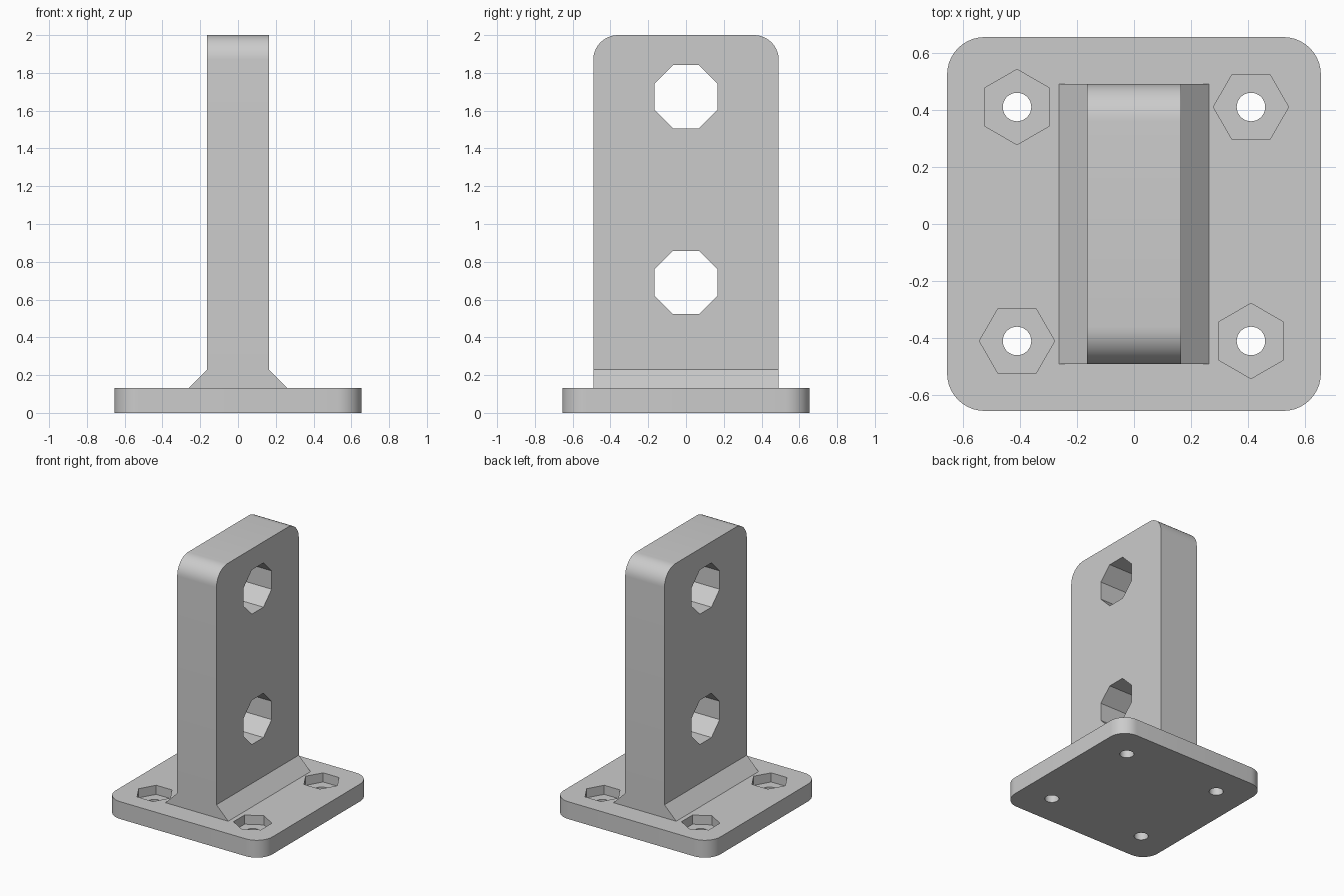
import bpy, bmesh
from math import cos, sin, pi, radians
from mathutils import Matrix, Vector

cube = bpy.data.objects.get("Cube")
if cube:
    bpy.data.objects.remove(cube, do_unlink=True)

BASE_HALF, BASE_TOP = 0.655, 0.131
COLUMN_X, COLUMN_Y, COLUMN_TOP = 0.164, 0.491, 2.0
FLARE = 0.098
CORNER = 0.131
SCREW = 0.41

grey = bpy.data.materials.new("light_grey")
grey.use_nodes = True
grey.diffuse_color = (0.6, 0.6, 0.6, 1)
grey.node_tree.nodes["Principled BSDF"].inputs["Base Color"].default_value = (0.6, 0.6, 0.6, 1)


def prism(name, outline, low, high, matrix=Matrix(), rounded=None):
    """Extrude a 2D outline along local z; round the edges chosen by a rule."""
    bm = bmesh.new()
    face = bm.faces.new([bm.verts.new((u, v, low)) for u, v in outline])
    top = bmesh.ops.extrude_face_region(bm, geom=[face])["geom"]
    bmesh.ops.translate(bm, vec=(0, 0, high - low),
                        verts=[g for g in top if isinstance(g, bmesh.types.BMVert)])
    bmesh.ops.transform(bm, matrix=matrix, verts=bm.verts)
    bmesh.ops.recalc_face_normals(bm, faces=bm.faces)
    if rounded:
        bmesh.ops.bevel(bm, geom=[e for e in bm.edges if rounded(e)], offset=CORNER,
                        offset_type='OFFSET', segments=10, profile=0.5, affect='EDGES')
    mesh = bpy.data.meshes.new(name)
    bm.to_mesh(mesh)
    bm.free()
    mesh.materials.append(grey)
    obj = bpy.data.objects.new(name, mesh)
    bpy.context.collection.objects.link(obj)
    return obj


def polygon(sides, radius, turn=0.0):
    return [(radius * cos(turn + 2 * pi * i / sides), radius * sin(turn + 2 * pi * i / sides))
            for i in range(sides)]


def cut(obj, cutters):
    """Subtract the cutters, keep the result and remove the cutters."""
    for cutter in cutters:
        cutter.hide_render = True
        mod = obj.modifiers.new("cut", 'BOOLEAN')
        mod.operation, mod.solver, mod.object = 'DIFFERENCE', 'EXACT', cutter
    graph = bpy.context.evaluated_depsgraph_get()
    mesh = bpy.data.meshes.new_from_object(obj.evaluated_get(graph))
    obj.modifiers.clear()
    obj.data = mesh
    for cutter in cutters:
        bpy.data.objects.remove(cutter, do_unlink=True)


# Base plate with rounded corners
b = BASE_HALF
base = prism("base_plate", [(-b, -b), (b, -b), (b, b), (-b, b)], 0, BASE_TOP,
             rounded=lambda e: abs(e.verts[0].co.z - e.verts[1].co.z) > 0.01)

# Screw holes with hexagonal nut pockets, alternately turned
cutters = []
for sx in (-1, 1):
    for sy in (-1, 1):
        place = Matrix.Translation((sx * SCREW, sy * SCREW, 0))
        turn = 0 if sx == sy else radians(30)
        cutters.append(prism("pocket_cutter", polygon(6, 0.132, turn), 0.062, 0.3, place))
        cutters.append(prism("screw_cutter", polygon(32, 0.05), -0.1, 0.3, place))
cut(base, cutters)

# Upright column with flared foot and rounded top ends
half = [(COLUMN_X + FLARE, BASE_TOP), (COLUMN_X, BASE_TOP + FLARE), (COLUMN_X, COLUMN_TOP)]
outline = half + [(-x, z) for x, z in reversed(half)]
stand_up = Matrix.Rotation(radians(90), 4, 'X')
column = prism("upright_column", outline, -COLUMN_Y, COLUMN_Y, stand_up,
               rounded=lambda e: all(v.co.z > COLUMN_TOP - 0.01 for v in e.verts)
               and abs(e.verts[0].co.x - e.verts[1].co.x) > 0.01)

# Octagonal holes through the column
along_x = Matrix.Rotation(radians(90), 4, 'Y')
cut(column, [prism("octagon_cutter", polygon(8, 0.181, pi / 8), -0.5, 0.5,
                   Matrix.Translation((0, 0, z)) @ along_x) for z in (0.69, 1.674)])

# Smooth the round corners, keep other edges sharp
bpy.ops.object.select_all(action='DESELECT')
for obj in (base, column):
    obj.select_set(True)
bpy.context.view_layer.objects.active = base
bpy.ops.object.shade_smooth_by_angle(angle=radians(30))
